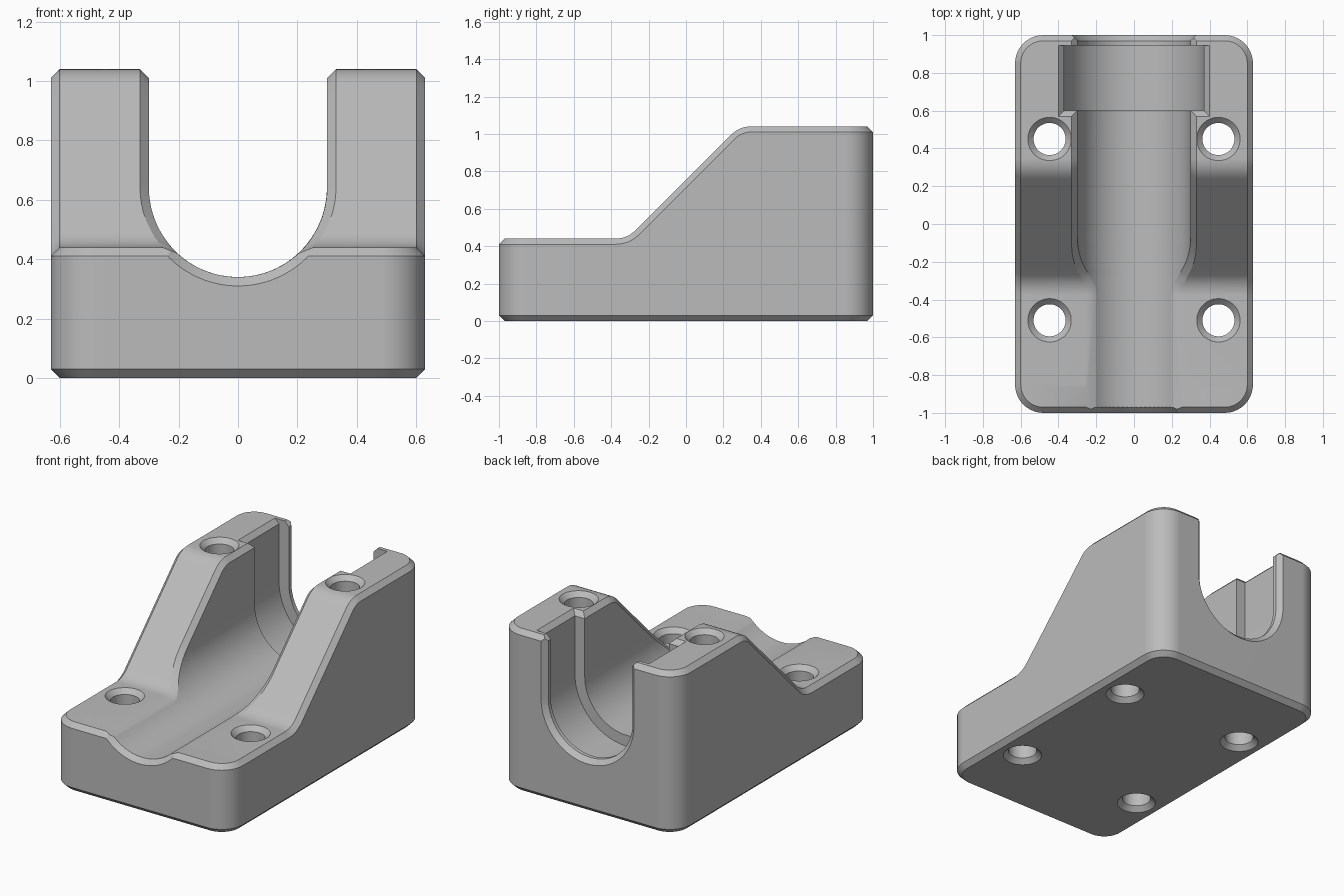
import bpy, bmesh
from math import sin, cos, tan, asin, sqrt, pi, radians

if "Cube" in bpy.data.objects:
    bpy.data.objects.remove(bpy.data.objects["Cube"], do_unlink=True)

HALF_W, HALF_L, CORNER = 0.63, 1.0, 0.15
CH = 0.03                       # chamfer size
LOW, HIGH, SLOPE = 0.44, 1.04, 0.755
FILLET = 0.15
AXIS_Z, CHANNEL_R, GROOVE_R = 0.64, 0.30, 0.37

grey = bpy.data.materials.new("mid_grey")
grey.use_nodes = True
grey.diffuse_color = (0.5, 0.5, 0.5, 1)
grey.node_tree.nodes["Principled BSDF"].inputs["Base Color"].default_value = (0.5, 0.5, 0.5, 1)


def loft(name, rings):
    """Skin mirror-symmetric rings and close both ends with quad strips."""
    bm = bmesh.new()
    rows = [[bm.verts.new(p) for p in ring] for ring in rings]
    n = len(rows[0])
    for a, b in zip(rows, rows[1:]):
        for i in range(n):
            j = (i + 1) % n
            bm.faces.new((a[i], a[j], b[j], b[i]))
    for row in (rows[0], rows[-1]):
        for i in range(n // 2 - 1):
            bm.faces.new((row[i], row[i + 1], row[n - 2 - i], row[n - 1 - i]))
    bmesh.ops.remove_doubles(bm, verts=bm.verts, dist=1e-5)
    bmesh.ops.recalc_face_normals(bm, faces=bm.faces)
    mesh = bpy.data.meshes.new(name)
    bm.to_mesh(mesh)
    bm.free()
    mesh.materials.append(grey)
    ob = bpy.data.objects.new(name, mesh)
    bpy.context.collection.objects.link(ob)
    return ob


def mirrored(points):
    return points + [(-x, y, z) for x, y, z in reversed(points)]


# Ramp profile as (y, z, slope angle)
def ramp_profile(steps=6, cuts=14):
    reach = FILLET * tan(pi / 8)
    y_low, y_high = LOW - SLOPE, HIGH - SLOPE
    angles = [pi / 4 * i / steps for i in range(steps + 1)]
    lower = [(y_low - reach + FILLET * sin(a), LOW + FILLET * (1 - cos(a)), a) for a in angles]
    upper = [(y_high + reach - FILLET * sin(a), HIGH - FILLET * (1 - cos(a)), a)
             for a in reversed(angles)]
    (y0, z0, a), (y1, z1, _) = lower[-1], upper[0]
    middle = [(y0 + (y1 - y0) * i / cuts, z0 + (z1 - z0) * i / cuts, a) for i in range(1, cuts)]
    return lower + middle + upper


profile = ramp_profile()


# Body: rounded block with a ramped top, chamfered top and bottom
def body_ring(x, y, x_in, y_in, z, z_in):
    return mirrored([(x_in, y_in, 0), (x, y, CH), (x, y, z), (x_in, y_in, z_in)])


def corner_rings(sign, z, steps=10):
    rings = []
    for i in range(steps + 1):
        a = pi / 2 * i / steps
        cx, cy, r = HALF_W - CORNER, HALF_L - CORNER, CORNER - CH
        rings.append(body_ring(cx + CORNER * sin(a), sign * (cy + CORNER * cos(a)),
                               cx + r * sin(a), sign * (cy + r * cos(a)), z - CH, z))
    return rings


sides = [body_ring(HALF_W, y + CH * sin(a), HALF_W - CH, y, z - CH * cos(a), z)
         for y, z, a in profile]
body = loft("bearing_block",
            corner_rings(-1, LOW) + sides + corner_rings(1, HIGH)[::-1])


# U-shaped section, round below and straight above the channel axis
def u_points(r, y, top, steps=20):
    end = pi / 2 if top >= AXIS_Z else asin(sqrt(r * r - (AXIS_Z - top) ** 2) / r)
    arc = [end * (i + 0.5) / (steps - 0.5) for i in range(steps)]
    return [(r * sin(a), y, AXIS_Z - r * cos(a)) for a in arc] + [(r * sin(end), y, top)]


# Channel whose rim flares along the ramp
def channel_ring(y, z, a):
    depth = 0.02 + 0.01 * min(1, (z - LOW) / 0.23)
    dy, dz = depth * sin(a), depth * cos(a)
    pts = u_points(CHANNEL_R, y + dy, z - dz)
    x0 = pts[-1][0]
    x1 = CH + (CHANNEL_R if z >= AXIS_Z else sqrt(CHANNEL_R ** 2 - (AXIS_Z - z) ** 2))
    return mirrored(pts + [(x1, y, z), (2 * x1 - x0, y - dy, z + dz)])


stations = [(-1.2, LOW, 0)] + profile + [(1.2, HIGH, 0)]
cutters = [loft("channel_cutter", [channel_ring(*s) for s in stations])]


# Straight or tapered U cutters: collar groove and the two end chamfers
def u_cutter(name, *ends):
    cutters.append(loft(name, [mirrored(u_points(r, y, 1.4)) for y, r in ends]))


u_cutter("groove_cutter", (0.6, GROOVE_R), (0.945, GROOVE_R))
for name, s in (("front_rim_cutter", -1), ("back_rim_cutter", 1)):
    u_cutter(name, (s * 0.96, CHANNEL_R - 0.01), (s * 1.04, CHANNEL_R + 0.07 - CH + CH))

# Groove rim chamfer
rim = []
for d in (-0.02, 0.06):
    x, y = GROOVE_R + d, 0.6 - d
    rim.append(mirrored([(x, y, HIGH - CH + d), (x, 0.945, HIGH - CH + d)]))
cutters.append(loft("groove_rim_cutter", rim))


# Bolt holes, countersunk at both ends
def hole_cutter(x, y, top, r=0.085, sides=40):
    rings = []
    for z, rad in ((-CH, r + 2 * CH), (CH, r), (top - CH, r), (top + CH, r + 2 * CH)):
        rings.append([(x + rad * cos(2 * pi * (i + 0.5) / sides),
                       y + rad * sin(2 * pi * (i + 0.5) / sides), z) for i in range(sides)])
    cutters.append(loft("hole_cutter", rings))


for x in (-0.447, 0.447):
    hole_cutter(x, -0.51, LOW)
    hole_cutter(x, 0.45, HIGH)

# Cut everything and finish the shading
bpy.ops.object.select_all(action="DESELECT")
bpy.context.view_layer.objects.active = body
body.select_set(True)
for cutter in cutters:
    cutter.hide_render = True
    mod = body.modifiers.new("cut", "BOOLEAN")
    mod.operation, mod.solver, mod.object = "DIFFERENCE", "EXACT", cutter
    bpy.ops.object.modifier_apply(modifier=mod.name)
    bpy.data.objects.remove(cutter, do_unlink=True)
bpy.ops.object.shade_smooth_by_angle(angle=radians(25))
weighted = body.modifiers.new("clean_normals", "WEIGHTED_NORMAL")
weighted.keep_sharp = True
